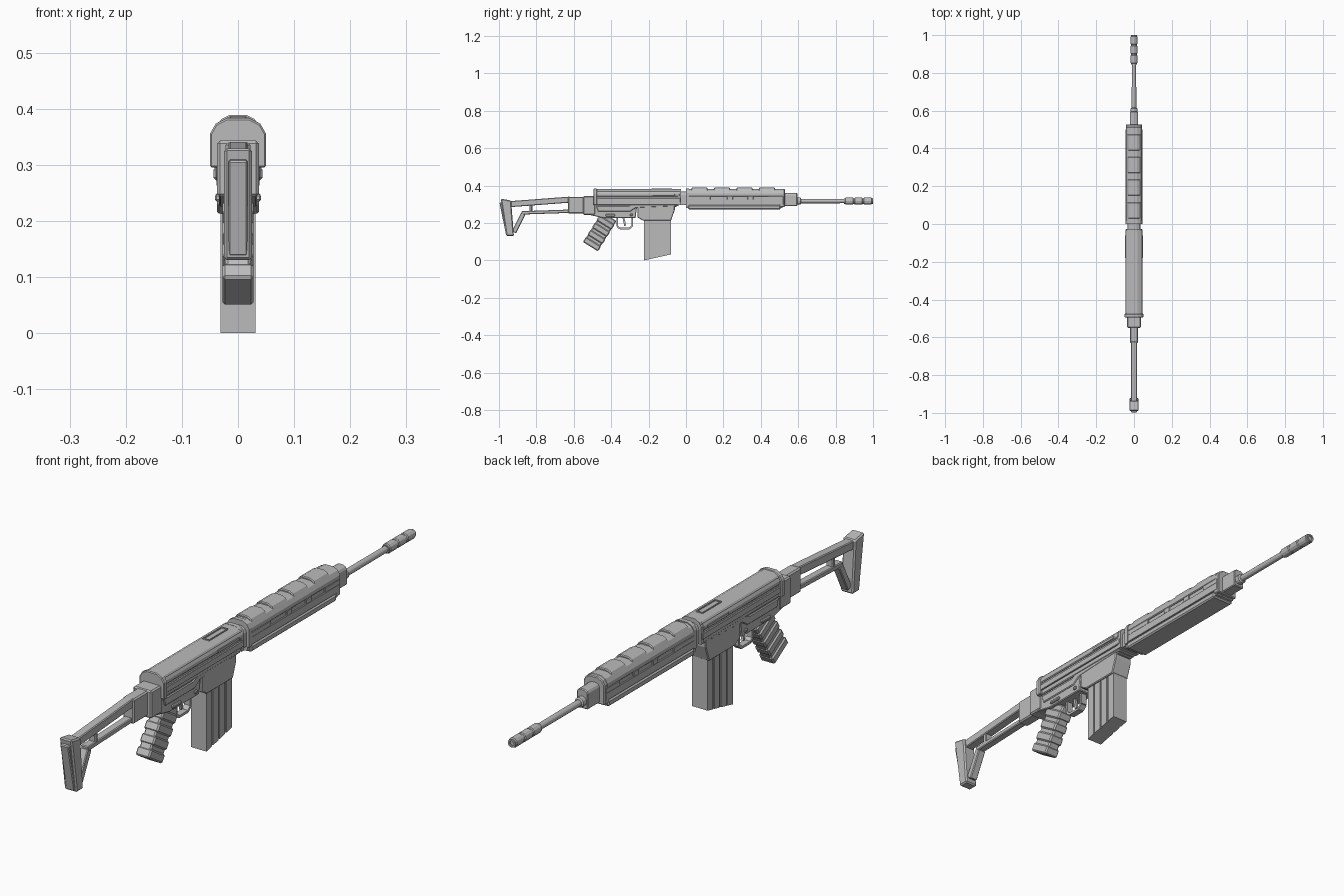
import bpy
import bmesh
import math
from mathutils import Vector

cube = bpy.data.objects.get("Cube")
if cube:
    bpy.data.objects.remove(cube, do_unlink=True)

grey = bpy.data.materials.new("plain grey")
grey.use_nodes = True
grey.diffuse_color = (.5, .5, .5, 1)
shader = grey.node_tree.nodes["Principled BSDF"]
shader.inputs["Base Color"].default_value = grey.diffuse_color

BORE = .317
FINE = .003
MEDIUM = .005


def loft(name, rings, bevel=0):
    """Skin a list of equal rings, cap both ends and chamfer the edges."""
    bm = bmesh.new()
    loops = [[bm.verts.new(point) for point in ring] for ring in rings]
    for first, second in zip(loops, loops[1:]):
        for i in range(len(first)):
            bm.faces.new((first[i - 1], first[i], second[i], second[i - 1]))
    bm.faces.new(loops[0])
    bm.faces.new(loops[-1])
    bmesh.ops.recalc_face_normals(bm, faces=bm.faces)
    mesh = bpy.data.meshes.new(name)
    bm.to_mesh(mesh)
    bm.free()
    mesh.materials.append(grey)
    part = bpy.data.objects.new(name, mesh)
    bpy.context.collection.objects.link(part)
    if bevel:
        chamfer = part.modifiers.new("chamfer", 'BEVEL')
        chamfer.width = bevel
        chamfer.segments = 1
        chamfer.limit_method = 'ANGLE'
        chamfer.angle_limit = math.radians(40)
    return part


def side(name, outline, half, bevel=FINE, x=0):
    """Side outline (y, z) extruded across x."""
    loft(name, [[(x + edge, y, z) for y, z in outline] for edge in (-half, half)], bevel)


def block(name, back, front, bottom, top, half, bevel=FINE, x=0):
    """Square-ended block."""
    outline = [(back, bottom), (front, bottom), (front, top), (back, top)]
    side(name, outline, half, bevel, x)


def pair(name, back, front, bottom, top, half, x):
    """The same block on both flanks."""
    for label, sign in (("left", 1), ("right", -1)):
        block(label + "_" + name, back, front, bottom, top, half, FINE / 3, sign * x)


def bar(name, start, end, depth, half, bevel=FINE):
    """Bar of even depth along a slanted line in the side plane."""
    start, end = Vector(start), Vector(end)
    across = (end - start).orthogonal().normalized() * depth / 2
    side(name, [start - across, end - across, end + across, start + across], half, bevel)


def dome(name, back, front, bottom, top, half, bevel=0):
    """Flat-sided section with a faceted round top, extruded along y."""
    flank = [(half, bottom), (half, top - half * .55), (half * .8, top - half * .2), (half * .4, top)]
    section = flank + [(-x, z) for x, z in reversed(flank)]
    loft(name, [[(x, y, z) for x, z in section] for y in (back, front)], bevel)


def lathe(name, profile, sides=12):
    """Profile (y, radius) turned around the bore axis."""
    turns = [math.tau * i / sides for i in range(sides)]
    loft(name, [[(r * math.cos(t), y, BORE + r * math.sin(t)) for t in turns] for y, r in profile])


# Open stock: butt plate, bars and strut
side("butt_plate", [(-.99, .33), (-.935, .32), (-.92, .13), (-.96, .13)], .025, MEDIUM)
bar("butt_pad", (-.985, .31), (-.95, .14), .025, .017)
bar("stock_top_bar", (-.95, .3), (-.62, .325), .032, .017)
bar("stock_lower_bar", (-.88, .254), (-.62, .263), .018, .015)
bar("stock_strut", (-.92, .15), (-.87, .25), .025, .015)
bar("stock_cross_piece", (-.83, .25), (-.83, .32), .016, .014)
block("stock_socket", -.63, -.54, .25, .34, .022, MEDIUM)
block("stock_hinge", -.55, -.485, .243, .343, .037, MEDIUM)

# Lower receiver with a raised side panel
block("lower_receiver", -.5, -.05, .285, .33, .034)
side("trigger_housing", [(-.53, .3), (-.26, .3), (-.27, .226), (-.44, .226), (-.53, .246)], .034)
side("receiver_panel", [(-.48, .29), (-.31, .29), (-.25, .318), (-.04, .318), (-.04, .29),
                        (-.27, .28), (-.3, .26), (-.47, .26)], .038)
block("selector", -.43, -.38, .235, .247, .041)
block("cross_pin", -.3, -.285, .237, .25, .04)

# Upper receiver: core, domed cover, end rings, rails
block("upper_receiver", -.49, -.03, .295, .37, .04)
dome("receiver_cover", -.485, -.035, .342, .381, .045, FINE)
dome("receiver_rear_cap", -.495, -.475, .295, .383, .05, FINE)
dome("receiver_front_ring", -.042, -.026, .295, .382, .043)
pair("receiver_rail", -.49, -.03, .312, .333, .004, x=.042)
pair("cover_latch", -.18, -.06, .345, .356, .003, x=.045)

# Raised frame around the top port
pair("port_frame", -.185, -.075, .378, .385, .002, x=.012)
for end in (-.185, -.079):
    block("port_frame_end", end, end + .004, .378, .385, .012, bevel=0)

# Magazine well and ribbed magazine with a slanted floor
side("magazine_well", [(-.26, .295), (-.06, .295), (-.06, .27), (-.08, .213), (-.23, .213),
                       (-.26, .23)], .037)


def magazine_slice(name, back, front, half):
    floor_back, floor_front = [(y + .225) * .22 for y in (back, front)]
    side(name, [(back, .25), (front, .25), (front, floor_front), (back, floor_back)], half, 0)


magazine_slice("magazine", -.223, -.082, .027)
for rib in range(4):
    back = -.225 + rib * .038
    magazine_slice("magazine_rib", back, back + .031, .031)

# Pistol grip with raised bands along its axis
grip_top, grip_foot = Vector((-.41, .235)), Vector((-.51, .075))
bar("grip", grip_top, grip_foot, .09, .023, MEDIUM)
for band in range(4):
    start = .12 + band * .24
    bar("grip_band", grip_top.lerp(grip_foot, start), grip_top.lerp(grip_foot, start + .17),
        .095, .028, MEDIUM)

# Trigger and the loop that guards it
loop = [(-.367, .23), (-.367, .182), (-.354, .17), (-.302, .17), (-.287, .185), (-.287, .23)]
for start, end in zip(loop, loop[1:]):
    bar("trigger_guard", start, end, .009, .012, bevel=0)
bar("trigger", (-.335, .23), (-.325, .185), .01, .005, bevel=0)

# Handguard: core, top shell, slotted flanks, lower tray, end rings
dome("barrel_collar", -.04, .01, .297, .367, .034)
dome("handguard_core", 0, .515, .28, .375, .038)
dome("handguard_top_shell", 0, .515, .342, .382, .043, FINE)
block("handguard_lower_tray", .012, .505, .272, .296, .044, MEDIUM)
dome("handguard_rear_ring", 0, .016, .295, .385, .044)
dome("handguard_front_ring", .5, .528, .285, .381, .042, FINE)
pair("handguard_rail", 0, .52, .298, .326, .003, x=.04)
for back, front in ((0, .13), (.22, .25), (.33, .36), (.44, .52)):
    pair("slot_divider", back, front, .325, .343, .003, x=.04)
for hump in range(4):
    back = .03 + hump * .12
    dome("handguard_hump", back, back + .085, .36, .389, .037, FINE)

# Front block and barrel
dome("front_block", .52, .595, .29, .36, .022, FINE)
lathe("front_block_collar", [(.59, .018), (.612, .018), (.616, .013)])
lathe("barrel", [(.5, .012), (.7, .012), (.98, .011)])

# Muzzle device: three rings on a sleeve with an open bore
lathe("muzzle_sleeve", [(.845, .015), (.98, .015)])
for back in (.85, .9, .95):
    front = back + .045
    lathe("muzzle_ring", [(back, .015), (back + FINE, .018), (front - FINE, .018), (front, .015)])
lathe("muzzle_tip", [(.98, .016), (1, .015), (1, .009), (.985, .009)])
